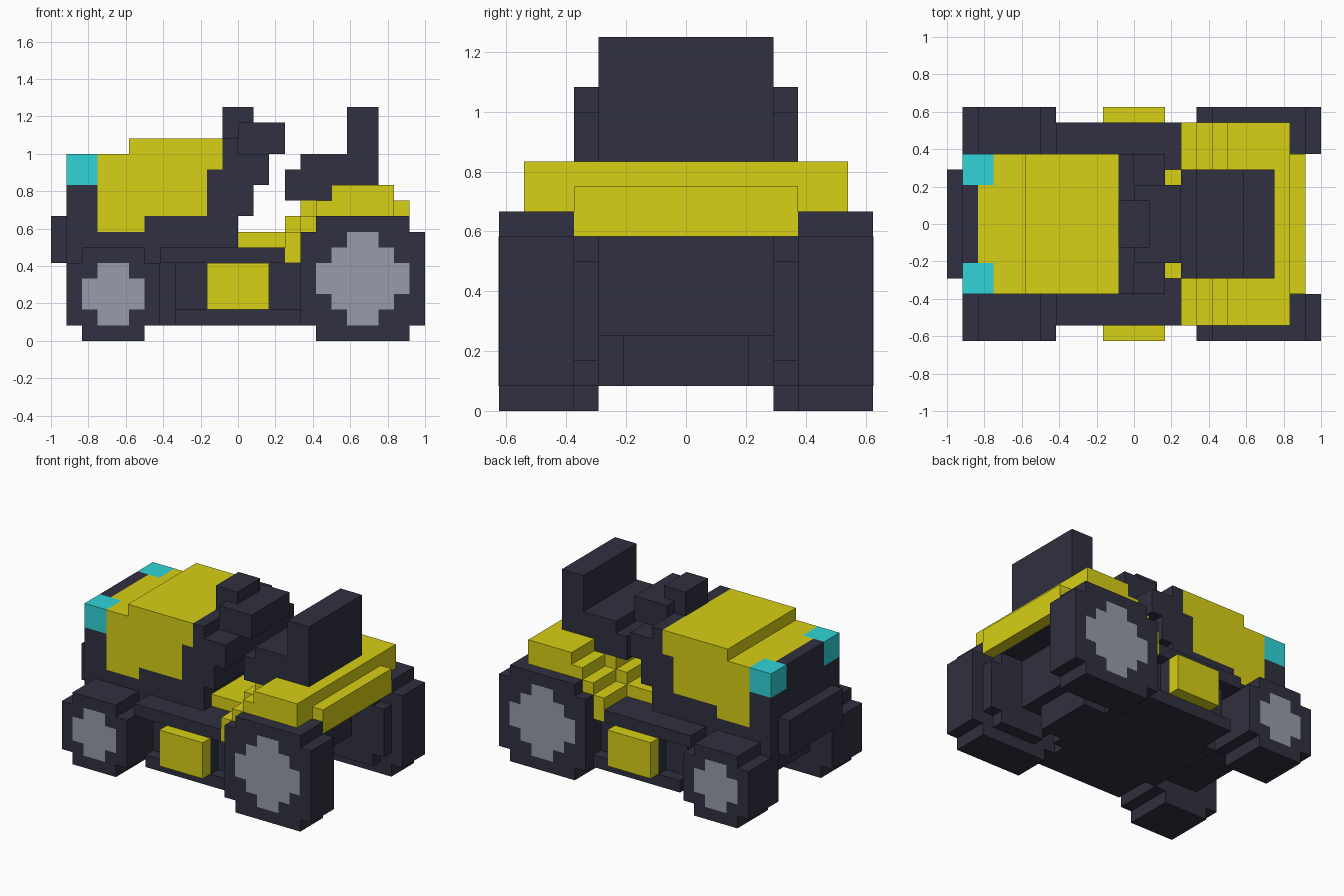
import bpy
import bmesh

U = 1 / 12  # size of one block

if "Cube" in bpy.data.objects:
    bpy.data.objects.remove(bpy.data.objects["Cube"], do_unlink=True)


def material(name, r, g, b):
    m = bpy.data.materials.new(name)
    m.use_nodes = True
    m.diffuse_color = (r, g, b, 1)
    m.node_tree.nodes["Principled BSDF"].inputs["Base Color"].default_value = (r, g, b, 1)
    return m


DARK = material("charcoal", 0.03, 0.03, 0.052)
YELLOW = material("yellow", 0.68, 0.63, 0.008)
GREY = material("hub_grey", 0.31, 0.335, 0.395)
CYAN = material("lamp_cyan", 0.03, 0.66, 0.69)


def prism(name, outline, y0, y1, mat):
    """Extrude a side outline (x, z), in blocks, from y0 to y1."""
    bm = bmesh.new()
    face = bm.faces.new([bm.verts.new((x * U, y0 * U, z * U)) for x, z in outline])
    side = bmesh.ops.extrude_face_region(bm, geom=[face])["geom"]
    verts = [v for v in side if isinstance(v, bmesh.types.BMVert)]
    bmesh.ops.translate(bm, verts=verts, vec=(0, (y1 - y0) * U, 0))
    bmesh.ops.recalc_face_normals(bm, faces=bm.faces)
    mesh = bpy.data.meshes.new(name)
    bm.to_mesh(mesh)
    bm.free()
    mesh.materials.append(mat)
    obj = bpy.data.objects.new(name, mesh)
    bpy.context.collection.objects.link(obj)
    return obj


def box(name, x0, x1, y0, y1, z0, z1, mat):
    return prism(name, [(x0, z0), (x1, z0), (x1, z1), (x0, z1)], y0, y1, mat)


def stepped_disc(cx, cz, quarter):
    """Full stepped outline from the points of its upper right quarter."""
    top = quarter + [(-x, z) for x, z in reversed(quarter)]
    return [(cx + x, cz + z) for x, z in top + [(-x, -z) for x, z in top]]


def notched(r):
    return [(r, r - 1), (r - 1, r - 1), (r - 1, r)]


# Wheels with flat hub plates
REAR_HUB = [(3, 1), (2, 1), (2, 2), (1, 2), (1, 3)]
FRONT_HUB = [(2, 1), (1, 1), (1, 2)]
for side, s in (("left", 1), ("right", -1)):
    prism("rear_wheel_" + side, stepped_disc(8, 4, notched(4)), s * 4.5, s * 7.5, DARK)
    prism("rear_wheel_inner_" + side, stepped_disc(8, 4, notched(3)), s * 3.5, s * 4.5, DARK)
    prism("rear_hub_" + side, stepped_disc(8, 4, REAR_HUB), s * 7.45, s * 7.51, GREY)
    prism("front_wheel_" + side, stepped_disc(-8, 3, notched(3)), s * 3.5, s * 7.5, DARK)
    prism("front_hub_" + side, stepped_disc(-8, 3, FRONT_HUB), s * 7.45, s * 7.51, GREY)
    # Side tank and headlight
    box("side_tank_" + side, -2, 2, s * 6.5, s * 7.5, 2, 5, YELLOW)
    box("headlight_" + side, -11, -9, s * 2.5, s * 4.5, 10, 12, CYAN)

# Chassis
box("belly_plate", -4, 4, -6.5, 6.5, 1, 2, DARK)
box("side_wall", -4, 4, -5.5, 5.5, 2, 5, DARK)
box("tank_mount", -2, 2, -6.5, 6.5, 2, 5, DARK)
box("lower_frame", -5, 5, -3.5, 3.5, 1, 5, DARK)
box("front_axle", -9, -5, -3.5, 3.5, 2, 5, DARK)
box("running_board", -5, 3, -6.5, 6.5, 5, 6, DARK)
box("front_bumper", -12, -11, -3.5, 3.5, 5, 8, DARK)
box("rear_frame", 4, 8, -3.5, 3.5, 3, 7, DARK)
box("rear_hitch", 5, 7, -2.5, 2.5, 1, 3, DARK)
box("deck_underside", 5, 10, -4.5, 4.5, 7, 8, DARK)

# Main body with grille and stepped dashboard
prism("body", [(-11, 5), (4, 5), (4, 6), (0, 6), (0, 8), (1, 8), (1, 10),
               (2, 10), (2, 12), (0, 12), (0, 13), (-1, 13), (-1, 11), (-2, 11),
               (-2, 8), (-5, 8), (-5, 7), (-9, 7), (-9, 10), (-11, 10)],
      -4.5, 4.5, DARK)
box("body_step", -6, -5, -4.5, 4.5, 7, 8, DARK)
box("grille_top", -11, -10, -2.5, 2.5, 10, 12, DARK)

# Hood
prism("hood", [(-9, 7), (-6, 7), (-6, 8), (-2, 8), (-2, 11), (-1, 11),
               (-1, 13), (-7, 13), (-7, 12), (-9, 12)], -4.5, 4.5, YELLOW)
box("hood_nose", -10, -9, -2.5, 2.5, 10, 12, YELLOW)

# Steering
box("steering_wheel", 0, 3, -2.5, 2.5, 12, 14, DARK)
box("steering_column", -1, 1, -1.5, 1.5, 13, 15, DARK)

# Cab floor, stepped fenders, seat support and rear deck
box("cab_floor", 0, 3, -3.5, 3.5, 6, 7, YELLOW)
prism("fenders", [(3, 5), (5, 5), (5, 7), (6, 7), (6, 8), (10, 8), (10, 10),
                  (6, 10), (6, 9), (5, 9), (5, 8), (4, 8), (4, 7), (3, 7)],
      -6.5, 6.5, YELLOW)
prism("seat_support", [(3, 7), (6, 7), (6, 9), (4, 9), (4, 8), (3, 8)],
      -3.5, 3.5, YELLOW)
box("rear_deck_lip", 10, 11, -4.5, 4.5, 7, 9, YELLOW)

# Seat
prism("seat", [(3, 9), (5, 9), (5, 10), (9, 10), (9, 15), (7, 15), (7, 12),
               (4, 12), (4, 11), (3, 11)], -3.5, 3.5, DARK)
box("seat_underside", 5, 6, -3.5, 3.5, 9, 10, DARK)
